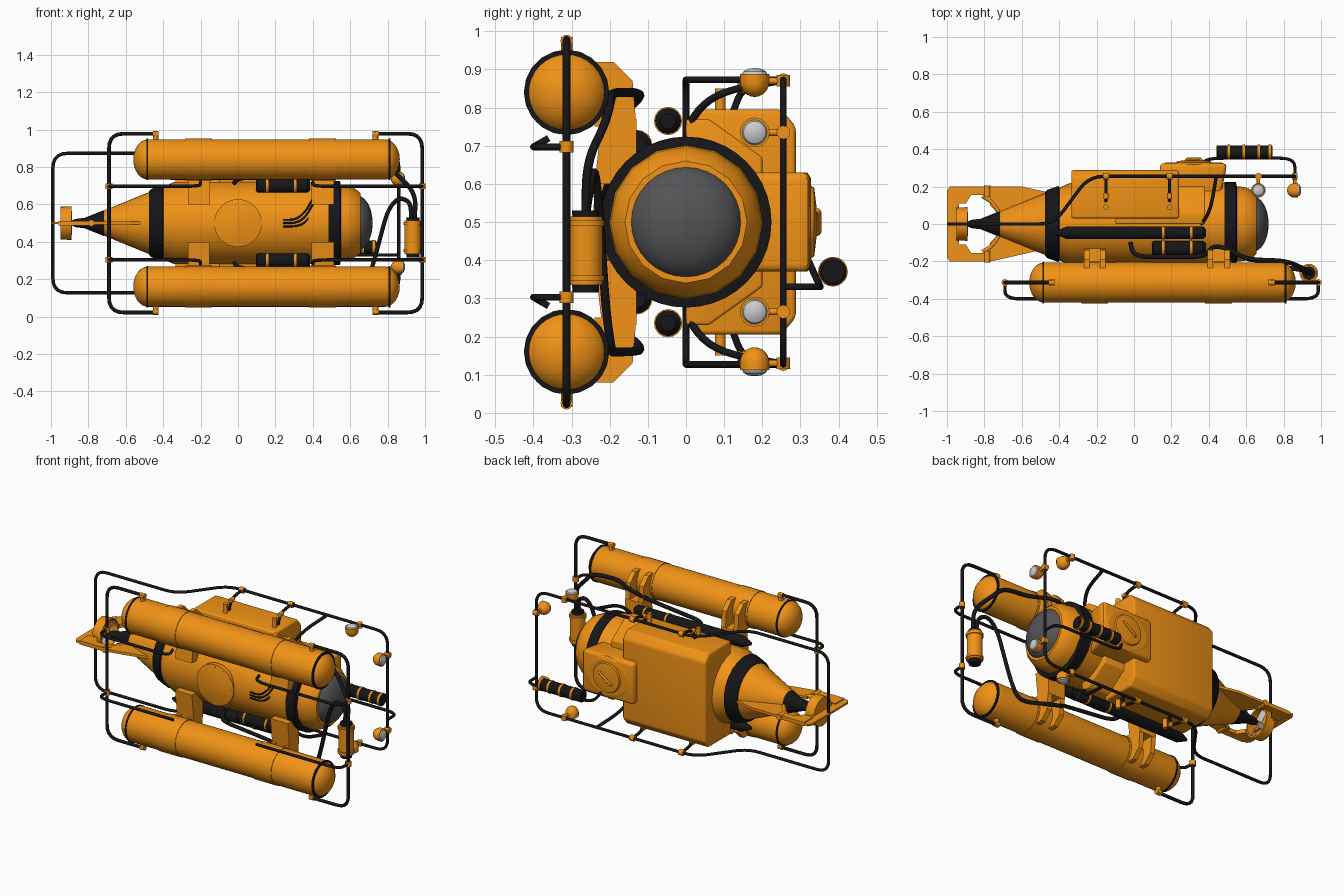
import bpy, bmesh, math
from mathutils import Vector, Matrix

if "Cube" in bpy.data.objects:
    bpy.data.objects.remove(bpy.data.objects["Cube"])

def mat(name, c):
    m = bpy.data.materials.new(name)
    m.diffuse_color = (*c, 1)
    m.use_nodes = True
    m.node_tree.nodes["Principled BSDF"].inputs["Base Color"].default_value = m.diffuse_color
    return m
ORANGE = mat("orange_paint", (0.88, 0.29, 0.008))
BLACK = mat("black_rubber", (0.008, 0.008, 0.009))
GLASS = mat("dark_glass", (0.09, 0.09, 0.095))
WHITE = mat("lamp_glass", (0.75, 0.75, 0.75))

def finish(name, bm, m, smooth=True):
    bmesh.ops.recalc_face_normals(bm, faces=bm.faces)
    me = bpy.data.meshes.new(name)
    bm.to_mesh(me); bm.free()
    me.materials.append(m)
    o = bpy.data.objects.new(name, me)
    bpy.context.collection.objects.link(o)
    if smooth:
        bpy.ops.object.select_all(action='DESELECT')
        o.select_set(True); bpy.context.view_layer.objects.active = o
        bpy.ops.object.shade_smooth_by_angle(angle=math.radians(35))
    return o

def lathe(name, prof, c, m, axis=(1, 0, 0), seg=32, scale=(1, 1)):
    """Turn (distance, radius) pairs round an axis through c."""
    bm = bmesh.new()
    q = Vector((1, 0, 0)).rotation_difference(Vector(axis)).to_matrix()
    rings = []
    for d, r in prof:
        n = seg if r > 1e-5 else 1
        rings.append([bm.verts.new(Vector(c) + q @ Vector((d, scale[0] * r * math.cos(t), scale[1] * r * math.sin(t))))
                      for t in (2 * math.pi * i / seg for i in range(n))])
    for a, b in zip(rings, rings[1:]):
        for i in range(seg):
            f = [a[i % len(a)], a[(i + 1) % len(a)], b[(i + 1) % len(b)], b[i % len(b)]]
            bm.faces.new(list(dict.fromkeys(f)))
    for r in (rings[0], rings[-1]):
        if len(r) > 1:
            bm.faces.new(r)
    return finish(name, bm, m)

def prism(name, pts, axis, lo, hi, m, bevel=0):
    """Extrude an outline: axis x uses (y,z) points, axis z uses (x,y) points."""
    bm = bmesh.new()
    P = (lambda a, b, t: (t, a, b)) if axis == 'x' else (lambda a, b, t: (a, b, t))
    f = bm.faces.new([bm.verts.new(P(a, b, lo)) for a, b in pts])
    r = bmesh.ops.extrude_face_region(bm, geom=[f])
    bmesh.ops.translate(bm, verts=[v for v in r['geom'] if isinstance(v, bmesh.types.BMVert)],
                        vec=Vector(P(0, 0, hi)) - Vector(P(0, 0, lo)))
    if bevel:
        bmesh.ops.bevel(bm, geom=bm.edges[:], offset=bevel, segments=3, profile=0.5, affect='EDGES')
    return finish(name, bm, m)

def tube(name, pts, r, m=BLACK, bend=0.08):
    """Round pipe along points, with filleted corners."""
    P = [Vector(p) for p in pts]
    path = [P[0]]
    for a, b, c in zip(P, P[1:], P[2:]):
        s = b + (a - b).normalized() * min(bend, (a - b).length * 0.48)
        e = b + (c - b).normalized() * min(bend, (c - b).length * 0.48)
        path += [s * (1 - t) ** 2 + b * 2 * t * (1 - t) + e * t * t for t in (0, .2, .4, .6, .8, 1)]
    path.append(P[-1])
    cu = bpy.data.curves.new(name, 'CURVE')
    cu.dimensions = '3D'; cu.bevel_depth = r; cu.bevel_resolution = 2; cu.use_fill_caps = True
    sp = cu.splines.new('POLY'); sp.points.add(len(path) - 1)
    for q, p in zip(sp.points, path):
        q.co = (*p, 1)
    cu.materials.append(m)
    o = bpy.data.objects.new(name, cu)
    bpy.context.collection.objects.link(o)
    bpy.ops.object.select_all(action='DESELECT')
    o.select_set(True); bpy.context.view_layer.objects.active = o
    bpy.ops.object.convert(target='MESH')
    bpy.ops.object.shade_smooth_by_angle(angle=math.radians(50))

def clamp(name, c, axis, r=0.018, h=0.03):
    lathe(name, [(-h / 2, r), (h / 2, r)], c, ORANGE, axis, 12)

def arc(x0, r, sign, depth, n=6):
    """Dome profile bulging from x0."""
    return [(x0 + sign * depth * math.sin(i * math.pi / 2 / n), r * math.cos(i * math.pi / 2 / n)) for i in range(n + 1)]

C = (0, 0, 0.5)
# pressure hull, tail and nose
lathe("main_hull", [(-0.41, 0.19), (-0.34, 0.22), (0.49, 0.22)], C, ORANGE, seg=40)
lathe("tail_band", [(-0.475, 0.17), (-0.465, 0.182), (-0.405, 0.203), (-0.395, 0.19)], C, BLACK)
lathe("tail_cone", [(-0.72, 0.066), (-0.46, 0.172)], C, ORANGE)
lathe("tail_motor", [(-0.89, 0.012), (-0.87, 0.022), (-0.82, 0.028), (-0.72, 0.068), (-0.70, 0.068)], C, BLACK, seg=20)
lathe("nose_band", [(0.48, 0.21), (0.485, 0.224), (0.545, 0.224), (0.55, 0.2)], C, BLACK, seg=40)
lathe("nose_collar", [(0.54, 0.202), (0.59, 0.198), (0.63, 0.182), (0.655, 0.16), (0.655, 0.14)], C, ORANGE, seg=16)
lathe("nose_window", [(0.62, 0.148)] + arc(0.635, 0.148, 1, 0.085), C, GLASS)
lathe("belly_cap", [(0, 0.128), (0.027, 0.128), (0.04, 0.07), (0.045, 0)], (0, -0.2, 0.5), ORANGE, (0, -1, 0), 24)
for i in range(12):
    t = i * math.pi / 6
    lathe("belly_bolt", [(0, 0.005), (0.005, 0.005)], (0.113 * math.cos(t), -0.226, 0.5 + 0.113 * math.sin(t)), ORANGE, (0, -1, 0), 6)
for i, dz in enumerate((-0.03, 0, 0.03)):
    tube("belly_cable", [(0.24, -0.222, 0.5 + dz * .6), (0.31, -0.228, 0.5 + dz * .6), (0.36, -0.222, 0.53 + dz), (0.4, -0.2, 0.6 + dz)], 0.005)

# upper casing and hatch tower
prism("casing", [(0.03, 0.205), (0.25, 0.205), (0.288, 0.25), (0.288, 0.75), (0.25, 0.795), (0.03, 0.795)], 'x', -0.335, 0.24, ORANGE, 0.012)
prism("casing_step", [(0, 0.23), (0.06, 0.23), (0.2, 0.33), (0.2, 0.67), (0.06, 0.77), (0, 0.77)], 'x', -0.1, 0.38, ORANGE, 0.008)
prism("tower", [(0.13, 0.14), (0.46, 0.14), (0.495, 0.3), (0.49, 0.325), (0.14, 0.325)], 'z', 0.37, 0.63, ORANGE, 0.02)
H = (0.32, 0.3, 0.5)
lathe("hatch_rim", [(0, 0.13), (0.018, 0.13), (0.028, 0.115), (0.028, 0.1)], H, ORANGE, (0, 1, 0), 20, (1.3, 1))
lathe("hatch_lid", [(0.02, 0.1), (0.036, 0.09), (0.042, 0.04), (0.042, 0)], H, ORANGE, (0, 1, 0), 20)
tube("hatch_handle", [(0.28, 0.33, 0.47), (0.28, 0.348, 0.47), (0.36, 0.348, 0.53), (0.36, 0.33, 0.53)], 0.007, ORANGE, 0.01)

# tail fins, rudder, shroud and propeller
for s in (1, -1):
    prism("tail_fin", [(-0.77, 0.2 * s), (-0.6, 0.2 * s), (-0.46, 0.17 * s), (-0.46, 0.12 * s), (-0.72, 0.05 * s), (-0.77, 0.1 * s)]
          if s > 0 else [(-0.77, -0.2), (-0.72, -0.19), (-0.5, -0.14), (-0.72, -0.05), (-0.77, -0.1)], 'z', 0.492, 0.508, ORANGE)
    prism("rudder_arm", [(-0.96, 0.2 * s), (-0.8, 0.2 * s), (-0.8, 0.155 * s), (-0.87, 0.155 * s), (-0.9, 0.11 * s), (-0.96, 0.11 * s)], 'z', 0.488, 0.512, ORANGE)
    lathe("rudder_hinge", [(-0.03, 0.018), (0.03, 0.018)], (-0.785, 0.175 * s, 0.5), ORANGE, (0, 1, 0), 12)
    tube("hinge_link", [(-0.81, 0.15 * s, 0.5), (-0.76, 0.12 * s, 0.5), (-0.72, 0.06 * s, 0.5)], 0.012, ORANGE)
prism("rudder", [(-0.999, -0.18), (-0.985, -0.2), (-0.94, -0.2), (-0.93, 0), (-0.94, 0.2), (-0.985, 0.2), (-0.999, 0.18)], 'z', 0.494, 0.506, ORANGE)
lathe("shroud", [(-0.95, 0.08), (-0.95, 0.088), (-0.89, 0.09), (-0.89, 0.08), (-0.95, 0.08)], C, ORANGE, seg=24)
for i in range(4):
    bm = bmesh.new()
    bmesh.ops.create_cube(bm, size=1, matrix=Matrix.Translation((-0.9, 0, 0.5)) @ Matrix.Rotation(i * math.pi / 2 + 0.78, 4, 'X')
                          @ Matrix.Translation((0, 0, 0.042)) @ Matrix.Rotation(0.6, 4, 'Z') @ Matrix.Diagonal((0.006, 0.035, 0.07, 1)))
    finish("propeller_blade", bm, WHITE, False)

FY = -0.313  # height line of the floats
for s in (1, -1):
    Z = lambda w: 0.5 + s * w
    # floats with sleeves, bands and brackets
    lathe("float", list(reversed(arc(-0.48, 0.108, -1, 0.08))) + arc(0.785, 0.108, 1, 0.08), (0, FY, Z(0.34)), ORANGE)
    for x0, x1 in ((-0.28, -0.14), (0.38, 0.525)):
        lathe("float_sleeve", [(x0, 0.105), (x0, 0.112), (x1, 0.112), (x1, 0.105)], (0, FY, Z(0.34)), ORANGE, seg=20)
        a, b = x0 + 0.012, x1 - 0.012
        out = [(-0.24, Z(.1)), (-0.13, Z(.1)), (-0.13, Z(.27)), (-0.22, Z(.27))]
        prism("float_bracket", out, 'x', a, b, ORANGE)
        rib = [(-0.24, Z(.25)), (-0.13, Z(.25)), (-0.14, Z(.37)), (-0.19, Z(.42)), (-0.25, Z(.42))]
        for x in (a, b - 0.03):
            prism("bracket_rib", rib, 'x', x, x + 0.03, ORANGE)
    for x in (-0.49, 0.805):
        lathe("float_band", [(x, 0.1), (x, 0.111), (x + 0.01, 0.111), (x + 0.01, 0.1)], (0, FY, Z(0.34)), BLACK)
    for x in (-0.44, 0.735):
        clamp("frame_clamp", (x, FY, Z(0.475)), (1, 0, 0), 0.016)
        clamp("frame_post", (x, FY, Z(0.455)), (0, 0, 1), 0.015, 0.06)
    # skid pipes joining the float frame
    for x, xe in ((-0.69, -0.2), (0.985, 0.4)):
        tube("skid_pipe", [(x, FY, Z(.197)), (x, -0.4, Z(.197)), (xe, -0.4, Z(.197)), (xe, -0.36, Z(.22))], 0.009)
        clamp("skid_clamp", (x, FY, Z(.197)), (0, 0, 1))
    # gas bottles beside the hull
    lathe("long_bottle", [(-0.42, 0.008), (-0.36, 0.034), (0.37, 0.034), (0.385, 0.02)], (0, -0.047, Z(.265)), BLACK, seg=16)
    lathe("short_bottle", [(0.095, 0.025), (0.105, 0.04), (0.37, 0.04), (0.385, 0.025)], (0, -0.13, Z(.2)), BLACK, seg=16)
    for x in (0.15, 0.3):
        lathe("bottle_strap", [(x, 0.037), (x + 0.012, 0.037)], (0, -0.047, Z(.265)), ORANGE, seg=16)
        lathe("bottle_strap", [(x, 0.042), (x + 0.012, 0.042)], (0, -0.13, Z(.2)), ORANGE, seg=16)
    # struts of the guard frame
    for x in (-0.15, 0.19):
        tube("guard_strut", [(x, 0.255, Z(.372)), (x, 0.15, Z(.36)), (x, 0.12, Z(.28))], 0.009)
        clamp("strut_clamp", (x, 0.255, Z(.372)), (1, 0, 0))
        clamp("strut_foot", (x, 0.15, Z(.35)), (0, 1, 0), 0.014)
        clamp("strut_socket", (x, 0.09, Z(.31)), (0, 0, 1), 0.014, 0.08)
    tube("front_strut", [(0.36, 0, Z(.2)), (0.37, 0.01, Z(.27)), (0.41, 0.08, Z(.34)), (0.44, 0.255, Z(.372))], 0.01)
    # lamps facing forward and sideways
    for c, ax in (((0.86, 0.18, Z(.235)), (1, 0, 0)), ((0.665, 0.18, Z(.37)), (0, 0, s))):
        lathe("lamp_body", list(reversed(arc(0, 0.039, -1, 0.042))) + [(0.018, 0.039)], c, ORANGE, ax, 16)
        lathe("lamp_lens", arc(0.016, 0.034, 1, 0.018, 3), c, WHITE, ax, 16)
        tube("lamp_arm", [(c[0], 0.2, c[2]), (c[0], 0.255, c[2])], 0.009, ORANGE)
        clamp("lamp_clamp", (c[0], 0.255, c[2]), ax)

# float frame loops
for x, d in ((-0.44, -0.25), (0.735, 0.25)):
    e = x + d
    tube("float_frame", [(x, FY, 0.978), (e, FY, 0.978), (e, FY, 0.022), (x, FY, 0.022)], 0.01)
# guard frame: one closed loop round the vessel
side = [(-0.99, 0), (-0.43, 0), (-0.24, 0.255), (0.86, 0.255)]
tube("guard_frame", [(-0.99, 0, 0.5)] + [(x, y, 0.873) for x, y in side] + [(x, y, 0.127) for x, y in reversed(side)] + [(-0.99, 0, 0.5)], 0.009)

# canister at the bow with its cables
K = (0.935, -0.263, 0)
lathe("canister", [(0.335, 0.044), (0.515, 0.044)], K, ORANGE, (0, 0, 1), 20)
for z in (0.315, 0.505):
    lathe("canister_cap", [(z, 0.034), (z + 0.025, 0.036)], K, BLACK, (0, 0, 1), 20)
for z in (0.345, 0.49):
    lathe("canister_ring", [(z, 0.05), (z + 0.015, 0.05)], K, ORANGE, (0, 0, 1), 20)
def run(z):
    return [(0.6, -0.19, z(.34)), (0.5, -0.13, z(.34)), (0.42, -0.115, z(.33)), (0.38, -0.175, z(.28)), (0.0, -0.175, z(.24)), (-0.02, -0.1, z(.215))]
tube("upper_cable", [(0.945, -0.263, 0.52), (0.95, -0.26, 0.66), (0.85, -0.21, 0.76), (0.78, -0.195, 0.83)] + run(lambda w: 0.5 + w), 0.012)
tube("lower_cable", [(0.925, -0.263, 0.52), (0.925, -0.25, 0.61), (0.86, -0.24, 0.64), (0.8, -0.23, 0.57), (0.72, -0.21, 0.27), (0.68, -0.195, 0.16)]
     + run(lambda w: 0.5 - w), 0.012)

# sonar tube above the bow on its pipe
tube("sonar_pipe", [(0.36, 0.32, 0.4), (0.4, 0.352, 0.33), (0.86, 0.352, 0.33), (0.86, 0.255, 0.33)], 0.009)
lathe("sonar", [(0.44, 0.03), (0.445, 0.036), (0.735, 0.036), (0.74, 0.03)], (0, 0.385, 0.37), BLACK, seg=20)
for x in (0.5, 0.58, 0.66, 0.72):
    lathe("sonar_strap", [(x, 0.039), (x + 0.014, 0.039)], (0, 0.385, 0.37), ORANGE, seg=20)
